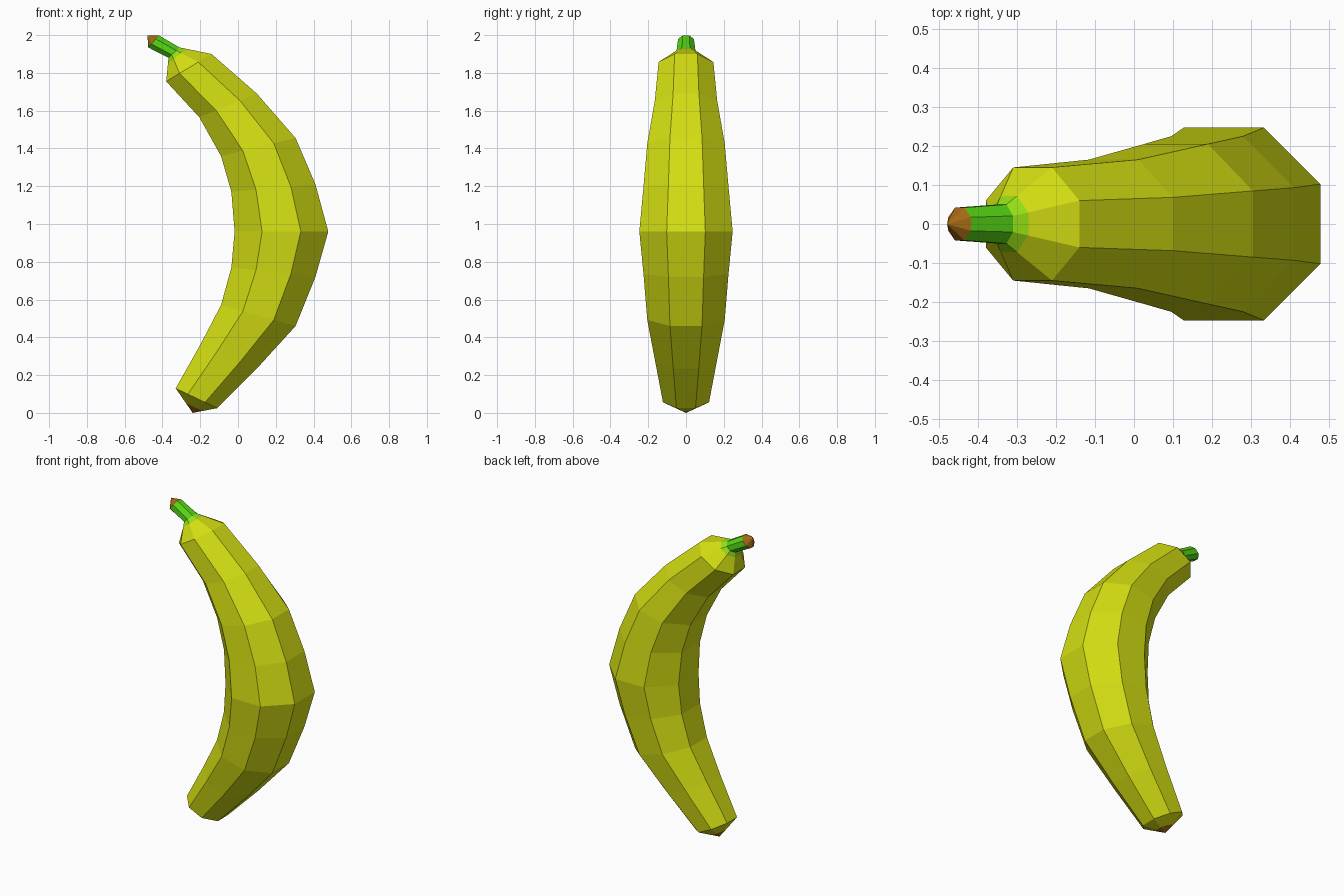
import bpy, bmesh
from mathutils import Vector

if "Cube" in bpy.data.objects:
    bpy.data.objects.remove(bpy.data.objects["Cube"])


def material(name, rgb):
    m = bpy.data.materials.new(name)
    m.diffuse_color = (*rgb, 1)
    m.use_nodes = True
    m.node_tree.nodes["Principled BSDF"].inputs["Base Color"].default_value = m.diffuse_color
    return m


yellow = material("banana yellow", (0.66, 0.74, 0.006))
lime = material("lime transition", (0.30, 0.75, 0.007))
green = material("stem green", (0.09, 0.66, 0.007))
brown = material("tip brown", (0.37, 0.14, 0.007))

K = 0.414  # half side of a regular octagon / its inner radius
OCT = [(1, -K), (1, K), (K, 1), (-K, 1), (-1, K), (-1, -K), (-K, -1), (K, -1)]


def ring(bm, outer, inner, half_y):
    """Octagonal section between an outer and an inner (x, z) edge point."""
    o, i = Vector((outer[0], 0, outer[1])), Vector((inner[0], 0, inner[1]))
    c, u = (o + i) / 2, (o - i) / 2
    return [bm.verts.new(c + u * a + Vector((0, half_y * b, 0))) for a, b in OCT]


def blend(s1, s2, t):
    """Section part way between two sections."""
    mix = lambda p, q: tuple(a + (b - a) * t for a, b in zip(p, q))
    return mix(s1[0], s2[0]), mix(s1[1], s2[1]), s1[2] + (s2[2] - s1[2]) * t


def skin(name, sections, mats, start=None, end=None):
    """Loft sections; mats gives one material per band (points included)."""
    bm = bmesh.new()
    rows = [ring(bm, *s) for s in sections]
    if start:
        rows.insert(0, [bm.verts.new((start[0], 0, start[1]))] * 8)
    if end:
        rows.append([bm.verts.new((end[0], 0, end[1]))] * 8)
    slots = list(dict.fromkeys(mats))
    for a, b, m in zip(rows, rows[1:], mats):
        for k in range(8):
            n = (k + 1) % 8
            loop = list(dict.fromkeys([a[k], a[n], b[n], b[k]]))
            bm.faces.new(loop).material_index = slots.index(m)
    bmesh.ops.recalc_face_normals(bm, faces=bm.faces)
    mesh = bpy.data.meshes.new(name)
    bm.to_mesh(mesh)
    bm.free()
    for m in slots:
        mesh.materials.append(m)
    ob = bpy.data.objects.new(name, mesh)
    bpy.context.collection.objects.link(ob)
    return ob


# Sections from bottom to top: outer edge, inner edge, half width
body = [
    ((-0.11, 0.025), (-0.33, 0.13), 0.122),
    ((0.10, 0.235), (-0.20, 0.36), 0.163),
    ((0.305, 0.46), (-0.09, 0.57), 0.205),
    ((0.41, 0.72), (-0.035, 0.77), 0.225),
    ((0.478, 0.96), (-0.018, 0.96), 0.247),
    ((0.41, 1.21), (-0.035, 1.17), 0.225),
    ((0.305, 1.455), (-0.09, 1.36), 0.205),
    ((0.10, 1.69), (-0.205, 1.565), 0.165),
    ((-0.14, 1.90), (-0.38, 1.755), 0.145),
]
stem_base = ((-0.31, 1.935), (-0.368, 1.88), 0.05)
stem_tip = ((-0.418, 1.998), (-0.476, 1.935), 0.042)
bottom = (-0.24, 0.0)

# Peel: brown blossom end, yellow body, lime shoulder around the stem
blossom = blend((bottom, bottom, 0), body[0], 0.4)
shoulder = blend(body[-1], stem_base, 0.77)
skin("banana_peel", [blossom] + body + [shoulder, stem_base],
     [brown] + [yellow] * 10 + [lime], start=bottom)

# Stem with brown cut end
skin("stem", [stem_base, stem_tip], [green, brown], end=(-0.479, 1.999))
